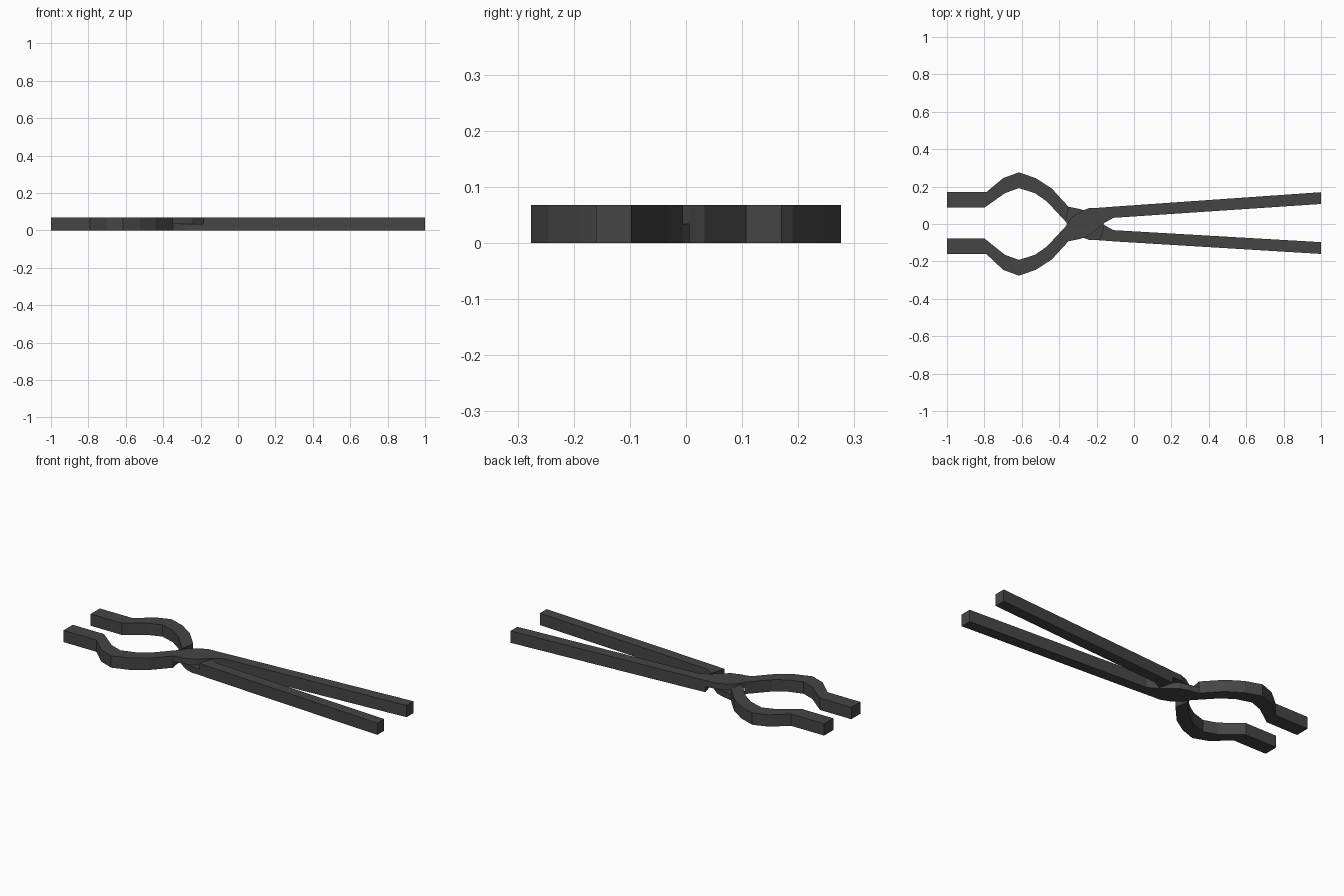
import bpy, bmesh

if "Cube" in bpy.data.objects:
    bpy.data.objects.remove(bpy.data.objects["Cube"])

H = 0.068        # bar height
M = H / 2        # lap joint height

# Stations along one arm: (outer x, outer y, inner x, inner y, underside z)
STATIONS = [
    # jaw tip and bowed jaw
    (-1.00, -0.165, -1.00, -0.082, 0),
    (-0.79, -0.165, -0.80, -0.082, 0),
    (-0.70, -0.245, -0.69, -0.165, 0),
    (-0.615, -0.276, -0.615, -0.192, 0),
    (-0.525, -0.245, -0.53, -0.165, 0),
    (-0.44, -0.19, -0.465, -0.12, 0),
    # half-height lap joint
    (-0.35, -0.092, -0.365, -0.012, 0),
    (-0.35, -0.092, -0.365, -0.012, M),
    (-0.29, -0.08, -0.34, 0.03, M),
    (-0.245, -0.065, -0.29, 0.065, M),
    (-0.20, -0.03, -0.24, 0.085, M),
    (-0.16, 0.005, -0.185, 0.087, M),
    # handle
    (-0.16, 0.005, -0.185, 0.087, 0),
    (-0.11, 0.033, -0.105, 0.093, 0),
    (1.00, 0.102, 1.00, 0.165, 0),
]


def make_arm(name, flip):
    """Loft a four-sided bar through the stations; flip turns it over about x."""
    bm = bmesh.new()

    def vert(x, y, z):
        if flip:
            y, z = -y, H - z
        if abs(x) > 0.75:          # tips sit very slightly off centre
            y += 0.005
        return bm.verts.new((x, y, z))

    rings = [[vert(ox, oy, zb), vert(ix, iy, zb), vert(ix, iy, H), vert(ox, oy, H)]
             for ox, oy, ix, iy, zb in STATIONS]
    for a, b in zip(rings, rings[1:]):
        for i in range(4):
            j = (i + 1) % 4
            bm.faces.new((a[i], a[j], b[j], b[i]))
    bm.faces.new(rings[0])
    bm.faces.new(rings[-1])
    bmesh.ops.remove_doubles(bm, verts=bm.verts, dist=1e-5)
    bmesh.ops.recalc_face_normals(bm, faces=bm.faces)
    mesh = bpy.data.meshes.new(name)
    bm.to_mesh(mesh)
    bm.free()
    obj = bpy.data.objects.new(name, mesh)
    bpy.context.collection.objects.link(obj)
    # dark iron
    mesh.materials.append(iron)
    return obj


iron = bpy.data.materials.new("dark_iron")
iron.diffuse_color = (0.06, 0.06, 0.06, 1)
iron.use_nodes = True
iron.node_tree.nodes["Principled BSDF"].inputs["Base Color"].default_value = iron.diffuse_color

# Two identical arms crossing at the pivot
make_arm("upper_tong_arm", False)
make_arm("lower_tong_arm", True)
